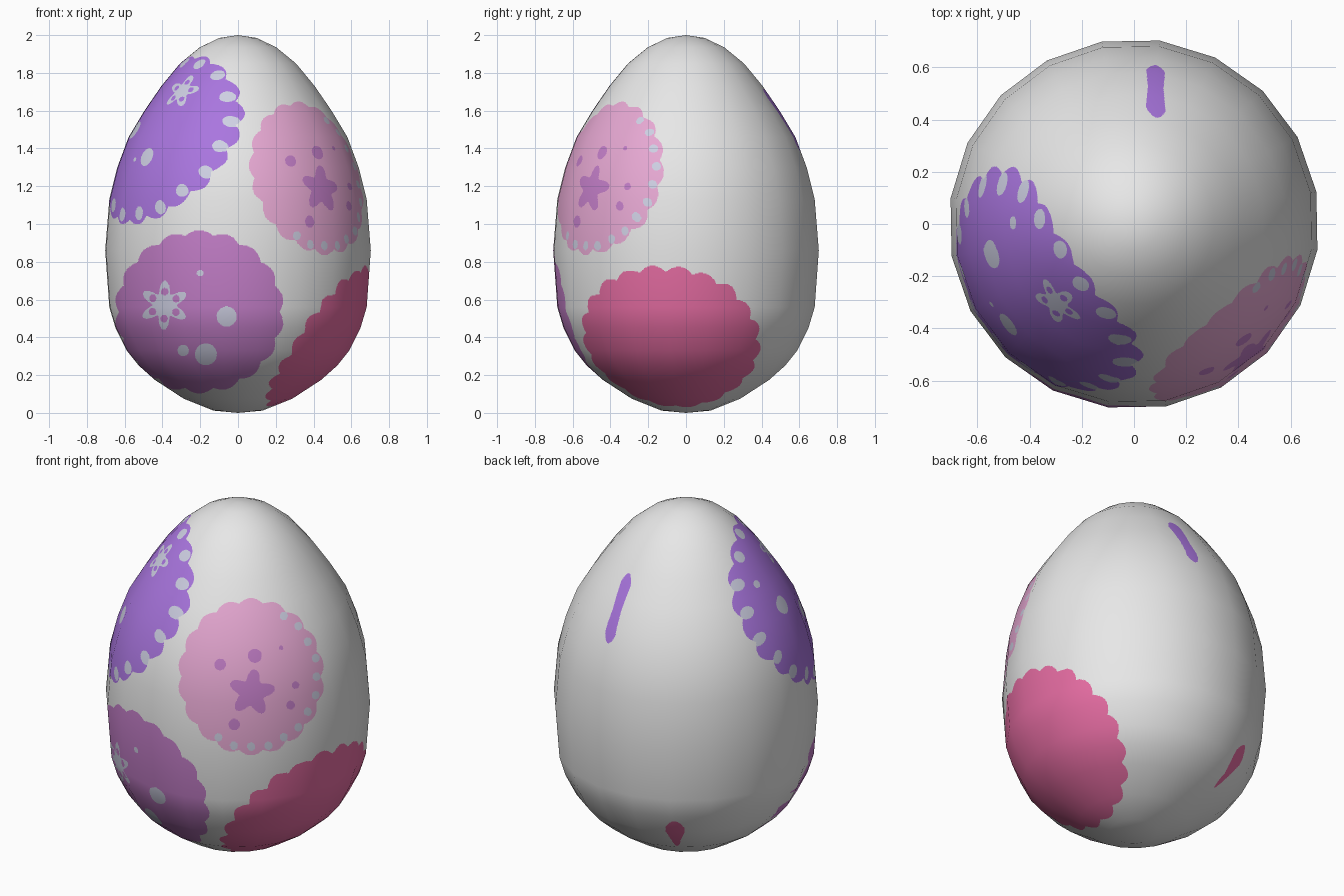
import bpy, math
from mathutils import Vector

if "Cube" in bpy.data.objects:
    bpy.data.objects.remove(bpy.data.objects["Cube"])

# ---------- colours ----------
COLOURS = [("shell white", (.80, .80, .80)), ("violet", (.40, .18, .74)),
           ("mauve", (.55, .21, .58)), ("light pink", (.87, .43, .71)),
           ("raspberry", (.78, .15, .36)), ("pale lilac", (.62, .63, .77))]
WHITE, VIOLET, MAUVE, PINK, RASP, PALE = range(6)

# ---------- egg profile (radius, height) ----------
PROFILE = [(0, 0), (.13, .012), (.29, .075), (.445, .175), (.53, .25), (.595, .33),
           (.655, .45), (.688, .56), (.71, .86), (.688, 1.13), (.645, 1.30), (.585, 1.46),
           (.50, 1.60), (.41, 1.73), (.31, 1.85), (.205, 1.935), (.10, 1.985), (0, 2)]
SEGS, START = 20, math.radians(10)
N, BASE = 64, 8            # finest grid per side panel, size of a plain cell
ROWS = len(PROFILE) - 1


def frame(az, el):
    """Right, up and outward axes of a flat stamp facing the given direction."""
    a, e = math.radians(az), math.radians(el)
    h = Vector((math.cos(a), math.sin(a), 0))
    z = Vector((0, 0, 1))
    return (Vector((-math.sin(a), math.cos(a), 0)),
            z * math.cos(e) - h * math.sin(e),
            h * math.cos(e) + z * math.sin(e))


def flower(u, v, cx, cy, r, n, depth=.25, turn=0.0):
    dx, dy = u - cx, v - cy
    d = math.hypot(dx, dy)
    return d < r and d < r * (1 - depth + depth * math.cos(n * (math.atan2(dy, dx) - turn)))


def in_dots(u, v, dots):
    return any((u - x) ** 2 + (v - y) ** 2 < r * r for x, y, r in dots)


class Stamp:
    """Scalloped round patch with details, stamped on the shell."""
    def __init__(s, az, el, cx, cy, rx, ry, lobes, colour, dots=(), dot_colour=PALE,
                 blossom=None, holes=False, rim=None):
        s.axes = frame(az, el)
        s.c, s.r, s.lobes, s.colour = (cx, cy), (rx, ry), lobes, colour
        s.dots, s.dot_colour, s.blossom, s.holes, s.rim = dots, dot_colour, blossom, holes, rim

    def paint(s, p):
        q = p - Vector((0, 0, 1))
        if q.dot(s.axes[2]) < 0:
            return None
        u, v = q.dot(s.axes[0]), q.dot(s.axes[1])
        a, b = (u - s.c[0]) / s.r[0], (v - s.c[1]) / s.r[1]
        d = math.hypot(a, b)
        if d > 1.02:
            return None
        t = math.atan2(b, a)
        if d > .955 + .055 * abs(math.sin(s.lobes * t / 2)):
            return None
        if s.rim:                                   # small spots along the rim
            n, rad, lo, hi = s.rim
            k = round(t * n / math.tau)
            tk = k * math.tau / n
            if lo <= math.degrees(tk) <= hi:
                fr = .90 + .02 * (k % 2)
                if math.hypot(a - fr * math.cos(tk), b - fr * math.sin(tk)) * s.r[0] < rad:
                    return PALE
        if in_dots(u, v, s.dots):
            return s.dot_colour
        if s.blossom and flower(u, v, *s.blossom):
            x, y, r, n = s.blossom[:4]
            if s.holes:                             # petal openings
                ring = [(x + .55 * r * math.cos(i * math.tau / n + s.blossom[5]),
                         y + .55 * r * math.sin(i * math.tau / n + s.blossom[5]), .15 * r)
                        for i in range(n)]
                if in_dots(u, v, ring):
                    return s.colour
            return s.dot_colour
        return s.colour


STAMPS = [
    Stamp(-146, 27, 0, .18, .485, .495, 20, VIOLET,
          dots=[(.05, .037, .05), (-.208, .208, .052), (-.263, .40, .022), (-.05, .02, .012)],
          blossom=(.084, .437, .105, 5, .25, .3), holes=True, rim=(18, .033, -180, 180)),
    Stamp(-90, 0, -.205, -.465, .445, .428, 18, MAUVE,
          dots=[(-.06, -.49, .053), (-.17, -.69, .058), (-.20, -.26, .018), (-.29, -.67, .03)],
          blossom=(-.39, -.43, .13, 6, .25, .5), holes=True),
    Stamp(-55, 25, .07, -.025, .388, .415, 18, PINK,
          dots=[(-.095, .04, .031), (.09, .087, .037), (.23, .13, .012), (.307, -.07, .02),
                (.28, -.177, .023), (-.02, -.28, .03)],
          dot_colour=MAUVE, blossom=(.074, -.11, .125, 5, .22, .2), rim=(24, .021, -130, 65)),
    Stamp(-6, -35, -.035, -.24, .475, .455, 20, RASP),
]


def paint(p):
    for s in STAMPS:
        c = s.paint(p)
        if c is not None:
            return c
    # narrow streaks on the back
    if p.y > 0:
        if 1.38 < p.z < 1.715:
            w = .030 + .010 * abs(p.z - 1.54) / .16
            end = min(p.z - 1.38, 1.715 - p.z)
            w *= min(1, math.sqrt(max(end, 0) / .05))
            if abs(p.x - .083) < w:
                return VIOLET
        if .19 < p.z < .415:
            off = math.hypot(p.x, p.y) * (math.atan2(p.y, p.x) - math.radians(119.3))
            w = .022 + .028 * min(1, max(0, (p.z - .25) / .08))
            w *= min(1, math.sqrt(min(p.z - .19, .415 - p.z) / .05))
            if abs(off) < w:
                return RASP
    return WHITE


# ---------- shell surface ----------
def ring_normal(i):
    if i == 0:
        return (0, -1)
    if i == ROWS:
        return (0, 1)
    (r0, z0), (r1, z1) = PROFILE[i - 1], PROFILE[i + 1]
    l = math.hypot(r1 - r0, z1 - z0)
    return ((z1 - z0) / l, (r0 - r1) / l)


RING_N = [ring_normal(i) for i in range(ROWS + 1)]


def surface(U, V):
    """Point and smooth normal on the 20-sided shell."""
    i, j = int(U // N), min(int(V // N), ROWS - 1)
    f, g = U / N - i, V / N - j
    a0, a1 = (START + k * math.tau / SEGS for k in (i, i + 1))
    cx = math.cos(a0) * (1 - f) + math.cos(a1) * f
    cy = math.sin(a0) * (1 - f) + math.sin(a1) * f
    r = PROFILE[j][0] * (1 - g) + PROFILE[j + 1][0] * g
    z = PROFILE[j][1] * (1 - g) + PROFILE[j + 1][1] * g
    nr = RING_N[j][0] * (1 - g) + RING_N[j + 1][0] * g
    nz = RING_N[j][1] * (1 - g) + RING_N[j + 1][1] * g
    return Vector((cx * r, cy * r, z)), Vector((cx * nr, cy * nr, nz)).normalized()


verts, normals, faces, face_colours = [], [], [], []
index, cache = {}, {}


def vertex(U, V):
    key = (0, V) if V in (0, ROWS * N) else (U % (SEGS * N), V)
    if key not in index:
        p, n = surface(*key)
        index[key] = len(verts)
        verts.append(p)
        normals.append(n)
    return index[key]


def colour(U, V):
    if (U, V) not in cache:
        cache[(U, V)] = paint(surface(U, V)[0])
    return cache[(U, V)]


def cell(U, V, s):
    """Add one face, cutting it finer where a colour border crosses it."""
    h = s / 2
    if s > 1:
        seen = {colour(U + a * h, V + b * h) for a in range(3) for b in range(3)}
        if len(seen) > 1:
            k = s // 2
            for a in (0, k):
                for b in (0, k):
                    cell(U + a, V + b, k)
            return
    ids = [vertex(U, V), vertex(U + s, V), vertex(U + s, V + s), vertex(U, V + s)]
    ids = list(dict.fromkeys(ids))
    if len(ids) > 2:
        faces.append(ids)
        face_colours.append(colour(U + h, V + h))


for U in range(0, SEGS * N, BASE):
    for V in range(0, ROWS * N, BASE):
        cell(U, V, BASE)

# ---------- egg object ----------
mesh = bpy.data.meshes.new("painted_egg")
mesh.from_pydata(verts, [], faces)
for name, rgb in COLOURS:
    m = bpy.data.materials.new(name)
    m.diffuse_color = (*rgb, 1)
    m.use_nodes = True
    m.node_tree.nodes["Principled BSDF"].inputs["Base Color"].default_value = m.diffuse_color
    mesh.materials.append(m)
mesh.polygons.foreach_set("material_index", face_colours)
mesh.polygons.foreach_set("use_smooth", [True] * len(faces))
mesh.update()
mesh.normals_split_custom_set_from_vertices(normals)
egg = bpy.data.objects.new("painted_egg", mesh)
bpy.context.collection.objects.link(egg)
